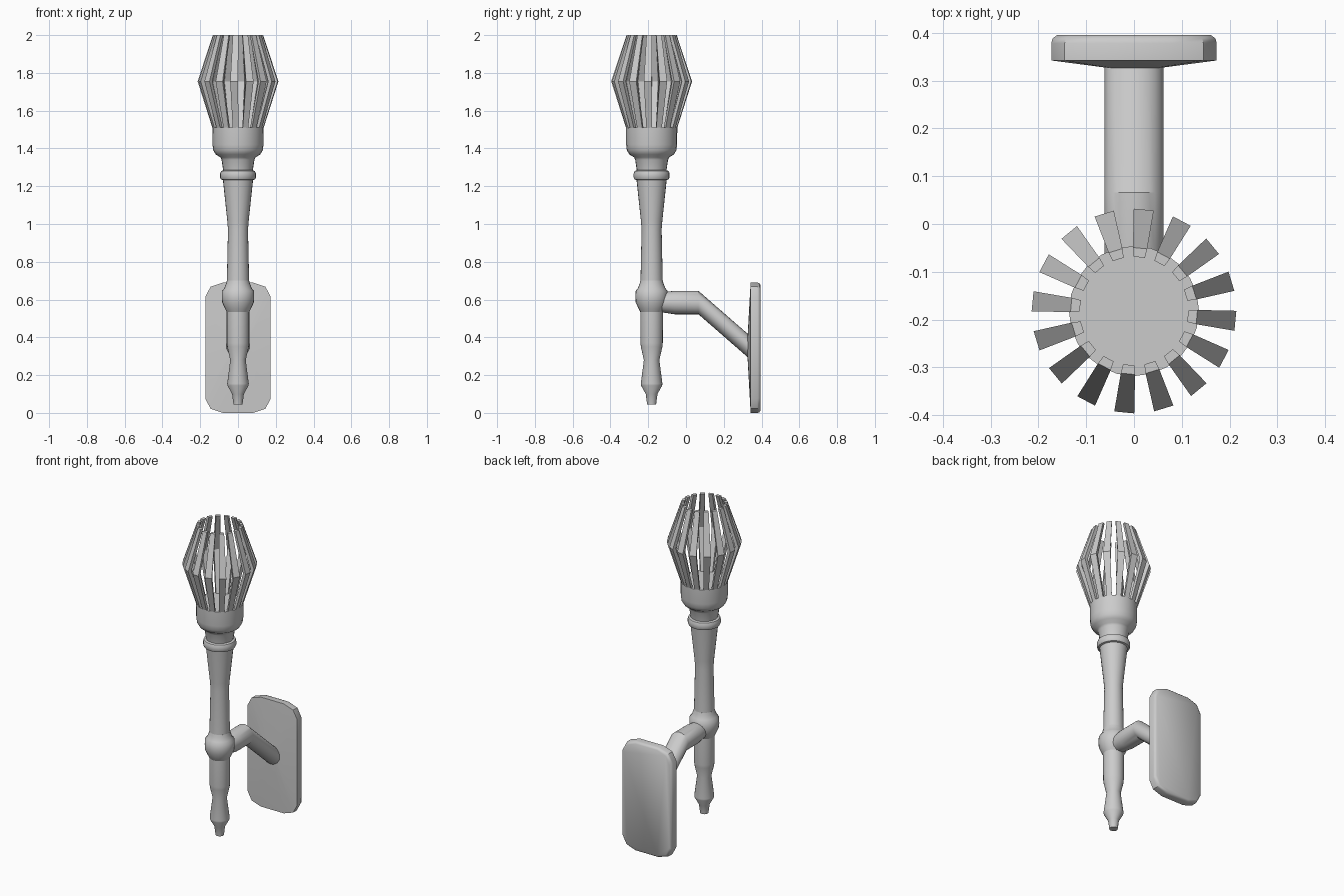
import bpy, bmesh, math
from mathutils import Vector

if "Cube" in bpy.data.objects:
    bpy.data.objects.remove(bpy.data.objects["Cube"])

AXIS_Y = -0.182  # torch centre line


def finish(name, bm, smooth=40):
    bmesh.ops.recalc_face_normals(bm, faces=bm.faces)
    me = bpy.data.meshes.new(name)
    bm.to_mesh(me)
    bm.free()
    ob = bpy.data.objects.new(name, me)
    bpy.context.collection.objects.link(ob)
    if smooth:
        bpy.ops.object.select_all(action='DESELECT')
        ob.select_set(True)
        bpy.context.view_layer.objects.active = ob
        bpy.ops.object.shade_smooth_by_angle(angle=math.radians(smooth))
    return ob


def loft(bm, rings):
    """Bridge equal-length point rings and cap both ends."""
    vs = [[bm.verts.new(p) for p in r] for r in rings]
    n = len(vs[0])
    for a, b in zip(vs, vs[1:]):
        for i in range(n):
            j = (i + 1) % n
            bm.faces.new((a[i], a[j], b[j], b[i]))
    bm.faces.new(vs[0][::-1])
    bm.faces.new(vs[-1])


def turned(name, profile, n=24):
    bm = bmesh.new()
    ang = [2 * math.pi * i / n for i in range(n)]
    loft(bm, [[(r * math.cos(a), AXIS_Y + r * math.sin(a), z) for a in ang]
              for r, z in profile])
    return finish(name, bm)


# turned torch handle with finial
turned("handle", [
    (0.024, 0.045), (0.031, 0.1), (0.056, 0.145), (0.057, 0.155),
    (0.041, 0.28), (0.057, 0.35), (0.059, 0.37), (0.06, 0.54)])
turned("arm_collar", [
    (0.06, 0.535), (0.068, 0.55), (0.084, 0.585), (0.086, 0.61),
    (0.085, 0.645), (0.073, 0.66), (0.063, 0.685), (0.059, 0.70)])
turned("shaft", [
    (0.059, 0.69), (0.053, 0.97), (0.057, 1.02), (0.08, 1.235)])
turned("neck_ring", [
    (0.078, 1.232), (0.09, 1.236), (0.095, 1.247), (0.095, 1.267),
    (0.09, 1.28), (0.078, 1.285)])
turned("cup", [
    (0.078, 1.28), (0.087, 1.34), (0.093, 1.353), (0.118, 1.368),
    (0.131, 1.39), (0.135, 1.42), (0.136, 1.51)])

# cage of bent slats
bm = bmesh.new()
for k in range(16):
    a = math.radians(-5.5 + 22.5 * k)
    out = Vector((math.cos(a), math.sin(a), 0))
    side = Vector((-math.sin(a), math.cos(a), 0))
    rings = []
    for z, r0, r1, w0, w1 in ((1.5, 0.113, 0.132, 0.012, 0.015),
                              (1.755, 0.19, 0.213, 0.017, 0.021),
                              (2.0, 0.113, 0.132, 0.012, 0.015)):
        c = Vector((0, AXIS_Y, z))
        rings.append([c + out * r0 - side * w0, c + out * r1 - side * w1,
                      c + out * r1 + side * w1, c + out * r0 + side * w0])
    loft(bm, rings)
finish("cage_slats", bm, 20)

# bracket arm, upright cross-sections swept back and down
bm = bmesh.new()
loft(bm, [[(r * math.cos(t), y, z + r * math.sin(t))
           for t in (2 * math.pi * i / 24 for i in range(24))]
          for y, z, r in ((-0.15, 0.585, 0.05), (-0.105, 0.585, 0.056),
                          (-0.06, 0.584, 0.062), (0.066, 0.584, 0.062),
                          (0.34, 0.345, 0.062))])
finish("bracket_arm", bm, 30)

# wall plate with clipped corners and a raised front
corner = [(0.173, 0.27), (0.145, 0.323), (0.08, 0.345)]
outline = (corner + [(-x, z) for x, z in reversed(corner)]
           + [(-x, -z) for x, z in corner]
           + [(x, -z) for x, z in reversed(corner)])


def plate_ring(y, sx, sz):
    return [(x * sx, y, 0.345 + z * sz) for x, z in outline]


boss = []
for x, z in outline:
    d = Vector((x / 0.173, z / 0.345)).normalized() * 0.065
    boss.append((d.x, 0.326, 0.347 + d.y))
bm = bmesh.new()
loft(bm, [plate_ring(0.395, 0.93, 0.965), plate_ring(0.388, 0.985, 0.99),
          plate_ring(0.378, 1, 1), plate_ring(0.342, 1, 1), boss])
finish("wall_plate", bm, 40)
